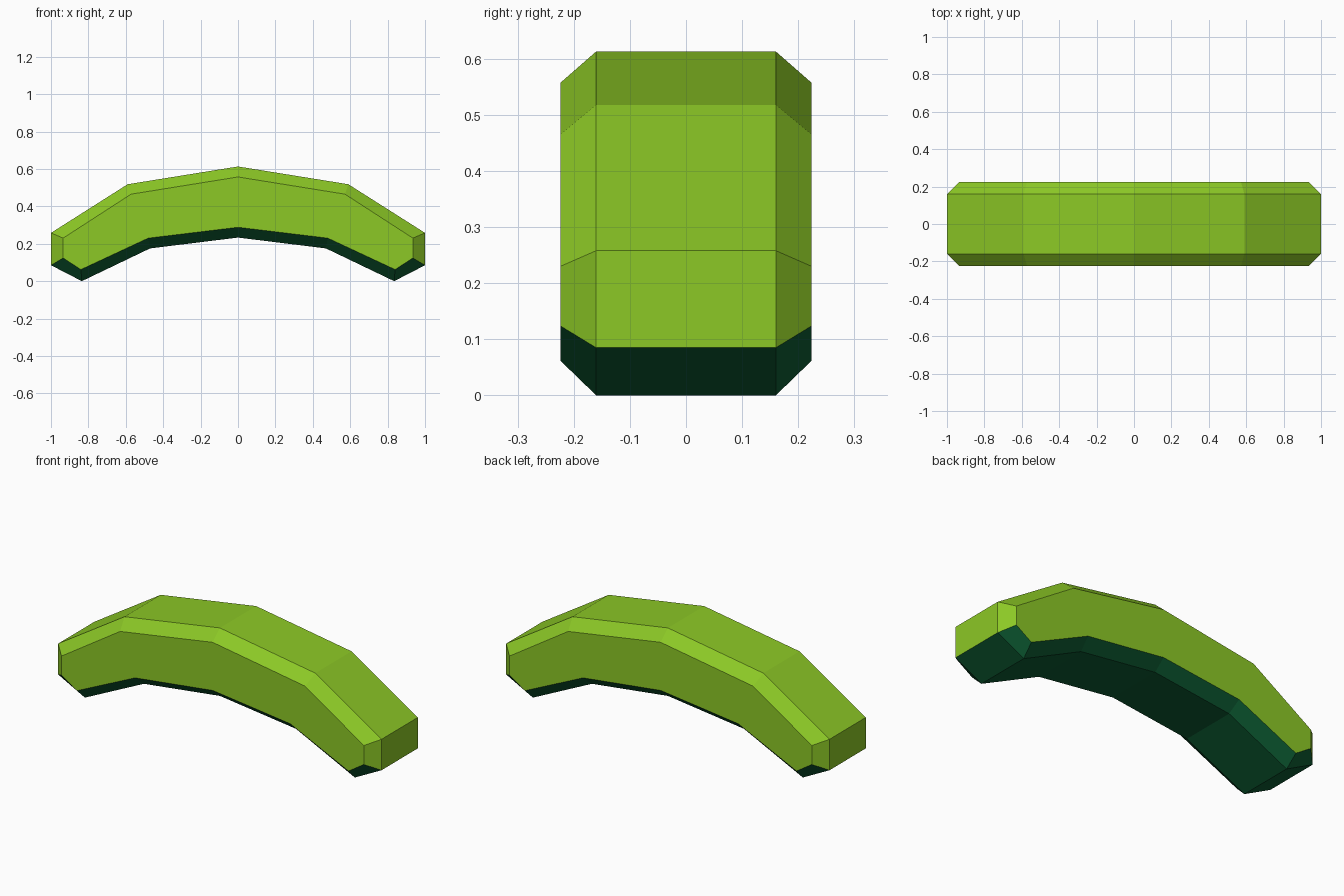
import bpy
import bmesh

if "Cube" in bpy.data.objects:
    bpy.data.objects.remove(bpy.data.objects["Cube"])


def material(name, rgb):
    m = bpy.data.materials.new(name)
    m.diffuse_color = (*rgb, 1)
    m.use_nodes = True
    m.node_tree.nodes["Principled BSDF"].inputs["Base Color"].default_value = m.diffuse_color
    return m


def mirrored(top, low):
    """Closed outline from the right half: top centre to end, end to underside centre."""
    right = top + low
    left = [(-x, z) for x, z in reversed(right[1:-1])]
    return right + left


# Full outline of the bar and the inset outline of its flat sides
outer = mirrored([(0, 0.613), (0.59, 0.518), (1.0, 0.258)],
                 [(1.0, 0.085), (0.835, 0.0), (0.47, 0.175), (0, 0.233)])
inner = mirrored([(0, 0.557), (0.572, 0.465), (0.935, 0.23)],
                 [(0.935, 0.124), (0.84, 0.062), (0.48, 0.23), (0, 0.288)])

# Arched bar: four rings from front to back, bridged with quads
bm = bmesh.new()
sections = [(-0.224, inner), (-0.16, outer), (0.16, outer), (0.224, inner)]
rings = [[bm.verts.new((x, y, z)) for x, z in outline] for y, outline in sections]
n = len(outer)
for a, b in zip(rings, rings[1:]):
    for i in range(n):
        j = (i + 1) % n
        face = bm.faces.new((a[i], a[j], b[j], b[i]))
        # Underside, from one lower end corner to the other, is dark
        face.material_index = 1 if 3 <= i <= 8 else 0
bm.faces.new(rings[0])
bm.faces.new(rings[-1])
bmesh.ops.recalc_face_normals(bm, faces=bm.faces)

mesh = bpy.data.meshes.new("arched_bar")
bm.to_mesh(mesh)
bm.free()
mesh.materials.append(material("lime green", (0.262, 0.578, 0.019)))
mesh.materials.append(material("dark green", (0.004, 0.108, 0.033)))
bpy.context.collection.objects.link(bpy.data.objects.new("arched_bar", mesh))
